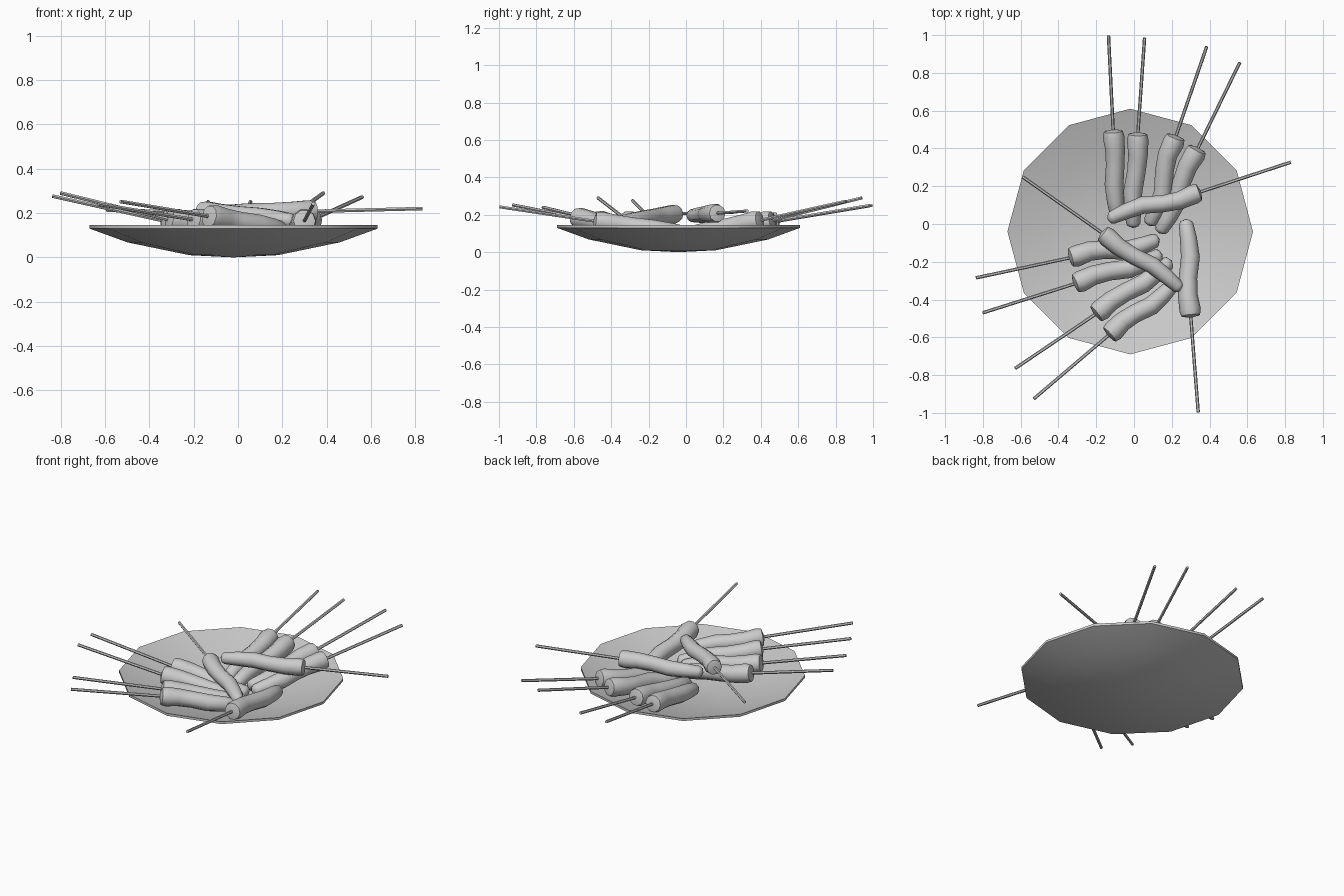
import bpy, bmesh, math
from mathutils import Vector

cube = bpy.data.objects.get("Cube")
if cube:
    bpy.data.objects.remove(cube, do_unlink=True)

grey = bpy.data.materials.new("plain_grey")
grey.use_nodes = True
grey.diffuse_color = (0.6, 0.6, 0.6, 1)
grey.node_tree.nodes["Principled BSDF"].inputs["Base Color"].default_value = (0.6, 0.6, 0.6, 1)


def finish(name, bm, angle):
    """Turn a bmesh into a smooth shaded, coloured object."""
    bmesh.ops.recalc_face_normals(bm, faces=bm.faces[:])
    mesh = bpy.data.meshes.new(name)
    bm.to_mesh(mesh)
    bm.free()
    mesh.materials.append(grey)
    obj = bpy.data.objects.new(name, mesh)
    bpy.context.collection.objects.link(obj)
    bpy.ops.object.select_all(action='DESELECT')
    obj.select_set(True)
    bpy.context.view_layer.objects.active = obj
    bpy.ops.object.shade_smooth_by_angle(angle=math.radians(angle))
    return obj


def bridge(bm, a, b):
    for i in range(len(a)):
        j = (i + 1) % len(a)
        bm.faces.new((a[i], a[j], b[j], b[i]))


def tube(name, path, radii, sides, bulge=0.0):
    """Sweep a round section along a path, with shallow cone caps."""
    bm = bmesh.new()
    rings, last = [], len(path) - 1
    for i, p in enumerate(path):
        along = (path[min(i + 1, last)] - path[max(i - 1, 0)]).normalized()
        side = along.cross(Vector((0, 0, 1))).normalized()
        up = side.cross(along)
        ring = []
        for k in range(sides):
            t = math.tau * k / sides
            ring.append(bm.verts.new(p + radii[i] * (math.cos(t) * side + math.sin(t) * up)))
        rings.append(ring)
    for a, b in zip(rings, rings[1:]):
        bridge(bm, a, b)
    for ring, end, nxt in ((rings[0], path[0], path[1]), (rings[-1], path[-1], path[-2])):
        tip = bm.verts.new(end + (end - nxt).normalized() * bulge)
        for k in range(sides):
            bm.faces.new((ring[k], ring[(k + 1) % sides], tip))
    return finish(name, bm, 50)


# Shallow twelve-sided plate, swept from (radius, height) pairs
def plate():
    profile = [(0.2, 0.01), (0.48, 0.068), (0.65, 0.13), (0.65, 0.145),
               (0.47, 0.085), (0.2, 0.027)]
    bm = bmesh.new()
    rings = []
    for r, z in profile:
        rings.append([bm.verts.new((r * math.cos(math.tau * k / 12) - 0.02,
                                    r * math.sin(math.tau * k / 12) - 0.04, z))
                      for k in range(12)])
    for a, b in zip(rings, rings[1:]):
        bridge(bm, a, b)
    for ring, z in ((rings[0], 0.0), (rings[-1], 0.018)):
        centre = bm.verts.new((-0.02, -0.04, z))
        for k in range(12):
            bm.faces.new((ring[k], ring[(k + 1) % 12], centre))
    finish("plate", bm, 40)


# Meat tube on a stick: outer end, inner end, stick tip, sideways bend
def skewer(label, outer, inner, tip, bend, slim=1.0):
    outer, inner, tip = Vector(outer), Vector(inner), Vector(tip)
    run = inner - outer
    side = Vector((-run.y, run.x, 0)).normalized()
    path, radii = [], []
    for t, sway, r in ((0, 0, .05), (.06, .1, .057), (.22, .7, .052), (.4, .3, .049),
                       (.62, -1, .05), (.82, -.6, .045), (.97, 0, .038), (1, 0, .03)):
        path.append(outer + run * t + side * bend * sway)
        radii.append(r * slim)
    tube("meat_" + label, path, radii, 10, 0.012)
    tube("stick_" + label, [outer + run * 0.2, outer, tip], [0.009] * 3, 6)


plate()

# Four skewers pointing to the back
skewer("back_1", (-.11, .49, .165), (-.09, .04, .085), (-.135, .997, .25), .008)
skewer("back_2", (.02, .475, .165), (-.005, -.01, .08), (.056, .985, .25), .01)
skewer("back_3", (.22, .46, .17), (.085, .0, .08), (.385, .94, .29), -.02)
skewer("back_4", (.335, .395, .17), (.14, -.04, .08), (.56, .855, .272), -.014)

# Four skewers pointing to the front and right
skewer("side_1", (-.335, -.178, .165), (.125, -.085, .085), (-.836, -.285, .276), .02)
skewer("side_2", (-.31, -.315, .17), (.14, -.165, .09), (-.80, -.47, .29), .016)
skewer("side_3", (-.2, -.475, .17), (.19, -.2, .09), (-.63, -.765, .24), .014)
skewer("side_4", (-.13, -.585, .185), (.21, -.32, .12), (-.53, -.925, .252), .016)

# One skewer to the front, and two laid across the pile
skewer("front", (.3, -.485, .165), (.275, .015, .1), (.34, -.997, .242), .014)
skewer("upper_1", (.345, .168, .208), (-.13, .03, .195), (.83, .327, .22), .018, .92)
skewer("upper_2", (-.165, -.05, .205), (.245, -.34, .165), (-.59, .25, .212), -.014, .9)
